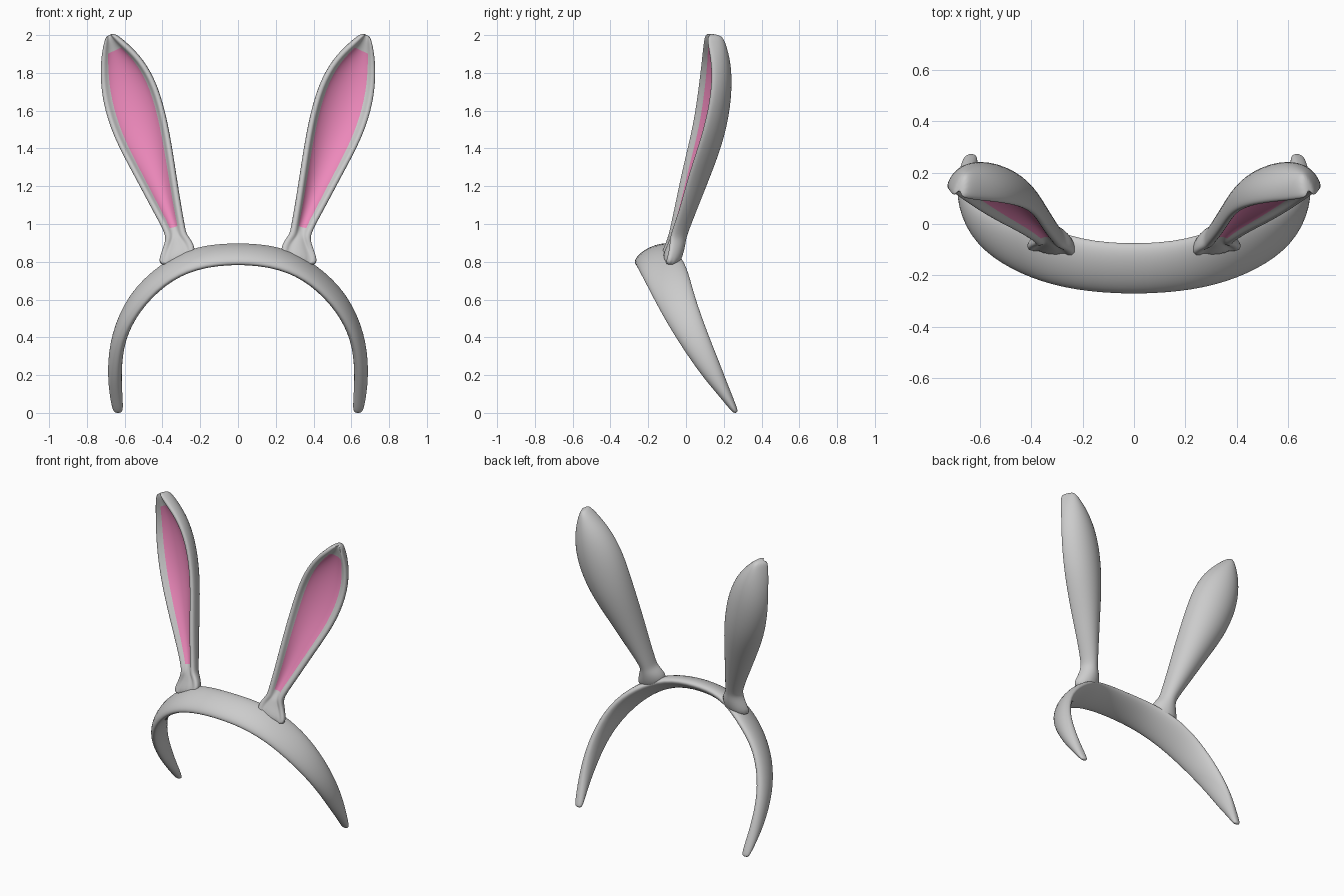
import bpy, bmesh, math
from mathutils import Vector as V

if "Cube" in bpy.data.objects:
    bpy.data.objects.remove(bpy.data.objects["Cube"])


def material(name, color):
    m = bpy.data.materials.new(name)
    m.diffuse_color = color
    m.use_nodes = True
    m.node_tree.nodes["Principled BSDF"].inputs["Base Color"].default_value = m.diffuse_color
    return m


def loft(name, rings, mats=(), pink=None):
    """Skin a list of equal-length closed rings, cap both ends, smooth it."""
    bm = bmesh.new()
    vs = [[bm.verts.new(p) for p in r] for r in rings]
    n = len(rings[0])
    for i in range(len(rings) - 1):
        for k in range(n):
            f = bm.faces.new((vs[i][k], vs[i][(k + 1) % n],
                              vs[i + 1][(k + 1) % n], vs[i + 1][k]))
            if pink and pink(i, k):
                f.material_index = 1
    bm.faces.new(vs[0])
    bm.faces.new(vs[-1])
    bmesh.ops.recalc_face_normals(bm, faces=bm.faces)
    for f in bm.faces:
        f.smooth = True
    me = bpy.data.meshes.new(name)
    bm.to_mesh(me)
    bm.free()
    for m in mats:
        me.materials.append(m)
    ob = bpy.data.objects.new(name, me)
    bpy.context.collection.objects.link(ob)
    s = ob.modifiers.new("smooth", 'SUBSURF')
    s.levels = s.render_levels = 2
    return ob


def frame(pairs, i):
    """Centre, half-width vector and normal of a station."""
    a, b = V(pairs[i][0]), V(pairs[i][1])
    lo, hi = max(i - 1, 0), min(i + 1, len(pairs) - 1)
    axis = (V(pairs[hi][0]) + V(pairs[hi][1]) - V(pairs[lo][0]) - V(pairs[lo][1]))
    h = (b - a) / 2
    return (a + b) / 2, h, h.cross(axis).normalized()


# Headband: front edge, back edge of each station, centre to right end
half = [
    ((0, -.275, .80), (0, -.08, .885), .045),
    ((.23, -.258, .772), (.21, -.065, .875), .045),
    ((.40, -.212, .685), (.39, .005, .785), .045),
    ((.54, -.135, .535), (.56, .04, .63), .045),
    ((.625, -.04, .375), (.64, .115, .42), .043),
    ((.645, .08, .20), (.652, .18, .26), .043),
    ((.64, .17, .095), (.645, .225, .14), .04),
    ((.632, .235, .015), (.632, .27, .03), .034),
    ((.63, .255, -.003), (.63, .275, .003), .022),
]
mir = lambda p: (-p[0], p[1], p[2])
band = [(mir(a), mir(b), t) for a, b, t in half[:0:-1]] + half
rings = []
for i, st in enumerate(band):
    c, h, n = frame(band, i)
    if n.dot(c - V((0, .1, .2))) < 0:      # outward side
        n = -n
    ring = []
    for k in range(12):
        a = math.tau * k / 12
        s = math.sin(a)
        ring.append(c + h * (1.04 * math.cos(a)) + n * (s * st[2] * (1.05 if s > 0 else .75)))
    rings.append(ring)
loft("headband", rings)

# Ears: inner rim, outer rim, back depth, dish of the front (negative bulges)
ear = [
    ((.215, -.13, .83), (.44, -.10, .76), .08, -.02),
    ((.235, -.095, .905), (.405, -.07, .86), .08, -.015),
    ((.272, -.082, .945), (.385, -.072, .915), .08, -.005),
    ((.28, -.072, .985), (.39, -.06, .955), .08, .012),
    ((.305, -.045, 1.12), (.46, -.015, 1.08), .095, .03),
    ((.333, -.005, 1.31), (.555, .03, 1.26), .125, .045),
    ((.367, .05, 1.53), (.665, .10, 1.46), .14, .05),
    ((.422, .078, 1.74), (.722, .145, 1.65), .135, .045),
    ((.505, .093, 1.88), (.732, .155, 1.79), .12, .035),
    ((.59, .10, 1.958), (.726, .145, 1.89), .10, .02),
    ((.635, .108, 1.995), (.712, .13, 1.955), .085, .006),
    ((.665, .118, 2.012), (.70, .128, 1.995), .06, 0),
]
rings = []
for i, st in enumerate(ear):
    c, h, n = frame(ear, i)
    if n.y > 0:                            # face the front
        n = -n
    w, u = h.length, h.normalized()
    d, dish = st[2], st[3]
    lip = min(.042, .7 * w)
    ring = [c + u * (w * math.cos(math.pi * k / 8)) - n * (d * math.sin(math.pi * k / 8))
            for k in range(9)]
    front = [(-w + .25 * lip, .013), (-w + .7 * lip, .013), (-w + lip, -.3 * dish),
             (-.5 * (w - lip), -.85 * dish), (0, -dish)]
    front += [(-x, y) for x, y in front[-2::-1]]
    ring += [c + u * x + n * y for x, y in front]
    rings.append(ring)

grey = material("grey", (.8, .8, .8, 1))
rose = material("pink", (.85, .25, .5, 1))
ob = loft("ears", rings, (grey, rose),
          lambda i, k: 3 <= i <= 8 and 11 <= k <= 14)
m = ob.modifiers.new("mirror", 'MIRROR')
m.use_mirror_merge = False
